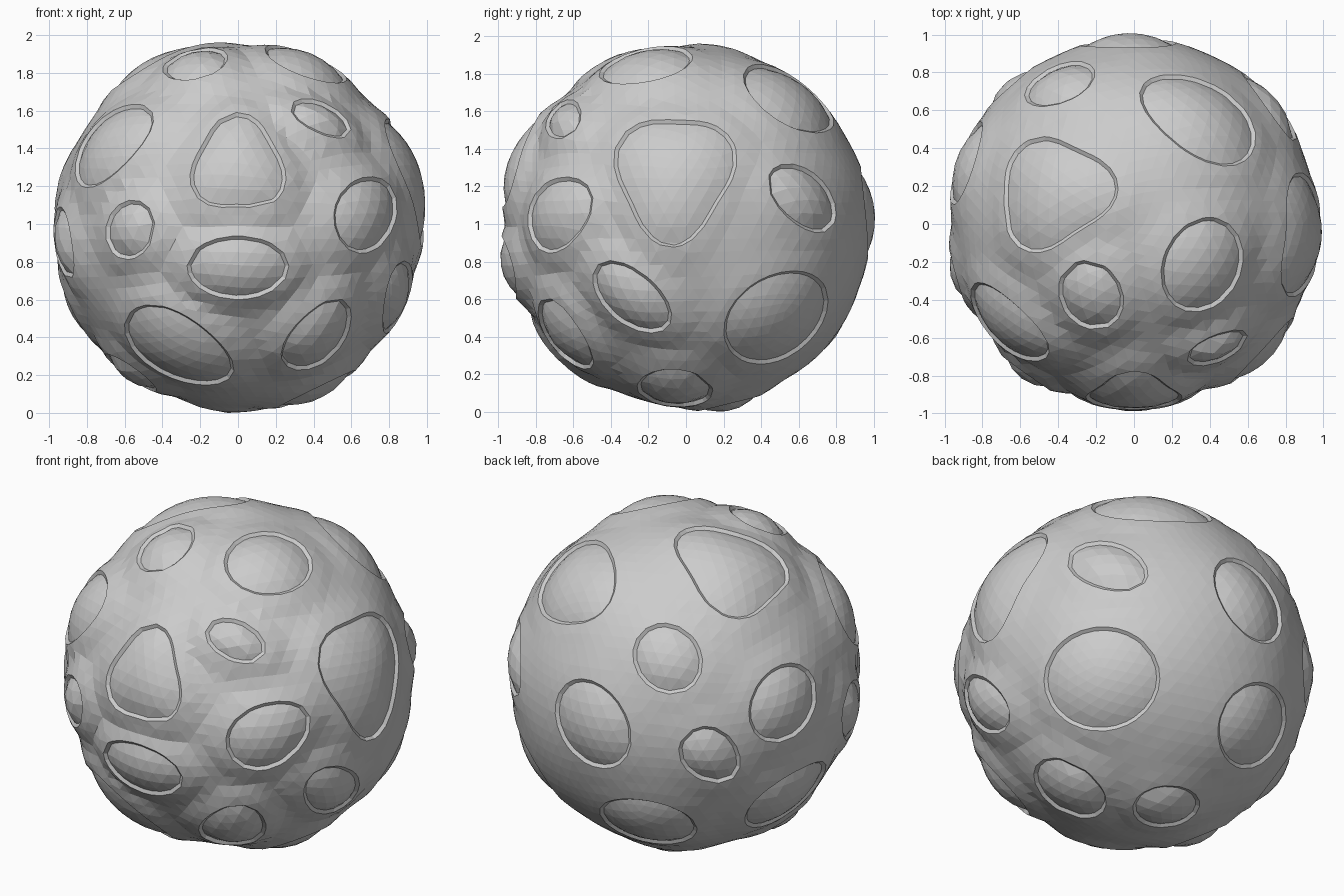
import bpy, bmesh
from math import cos, sin, atan2, hypot, radians, exp
from mathutils import Vector

cube = bpy.data.objects.get("Cube")
if cube:
    bpy.data.objects.remove(cube)

RIM = 0.985          # radius at the lip of every socket
VALLEY = 0.96        # mean radius between the knobs
DOME = 0.045         # rise of a knob above its lip
GROOVE = 0.02        # depth of the socket around a knob

stone = bpy.data.materials.new("pale_grey_stone")
stone.use_nodes = True
grey = (0.6, 0.6, 0.6, 1)
stone.diffuse_color = grey
stone.node_tree.nodes["Principled BSDF"].inputs["Base Color"].default_value = grey


class Knob:
    """Knob outline on the ball: an oval that may narrow towards one end."""

    def __init__(self, ratio, point, around, height, length, turn):
        around, height, turn = radians(around), radians(height), radians(turn)
        self.n = Vector((sin(around) * cos(height), -cos(around) * cos(height), sin(height)))
        pole = Vector((0, 1, 0)) if abs(self.n.z) > 0.8 else Vector((0, 0, 1))
        right = pole.cross(self.n).normalized()
        up = self.n.cross(right)
        self.u = right * cos(turn) + up * sin(turn)
        self.v = self.n.cross(self.u)
        self.a, self.b, self.point = length, length * ratio, point

    def t(self, p):
        """0 in the middle of the knob, 1 on its outline."""
        p = p.normalized()
        if p.dot(self.n) < 0.3:
            return 9.0
        x, y = p.dot(self.u) * RIM / self.a, p.dot(self.v) * RIM / self.b
        return hypot(x, y) / (1 + self.point * cos(3 * atan2(y, x)))


# Each knob: degrees around from the front, degrees up, half length, turn
slim = ((34, 36, .18, -25), (0, -13, .27, 0), (71, -23, .25, -45), (131, 9, .25, -30))
oval = ((45, 4, .25, 25), (33, -37, .24, 75), (-27, -42, .32, -45), (-52, 27, .29, 35),
        (148, 46, .34, 0), (-73, -5, .2, -65), (-137, -3, .2, -50), (-104, -28, .28, 30))
rounded = ((-36, -1, .17, 40), (-31, 63, .2, 100), (59, 64, .26, 70), (82, -64, .23, 0),
           (-152, 30, .21, -45), (127, -31, .33, 0), (182, 4, .27, -45), (-110, 11, .24, 30),
           (-161, -36, .28, 0), (190, -76, .2, 0), (-76, -53, .19, 0))
pointed = ((0, 20, .27, 90), (86, 17, .35, -92), (-111, 61, .33, 5))
families = ((0.64, 0, slim), (0.77, 0.03, oval), (0.88, 0, rounded), (0.9, 0.12, pointed))
knobs = [Knob(ratio, point, *k) for ratio, point, family in families for k in family]


def snap_outline(bm, knob):
    """Pull vertices onto the outline so that it runs along edges."""
    on_line = set()
    for edge in bm.edges:
        inner, outer = sorted(edge.verts, key=lambda v: knob.t(v.co))
        if inner in on_line or outer in on_line:
            continue
        ti, to = knob.t(inner.co), knob.t(outer.co)
        if ti >= 1 or to <= 1:
            continue
        lo, hi = inner.co.copy(), outer.co.copy()
        for _ in range(18):
            mid = (lo + hi) / 2
            if knob.t(mid) < 1:
                lo = mid
            else:
                hi = mid
        near = inner if 1 - ti < to - 1 else outer
        near.co = hi.normalized()
        on_line.add(near)
    return on_line


def surface_radius(p):
    """Domes inside the outlines, raised collars and valleys outside."""
    valley = VALLEY + 0.02 * p.normalized().y    # deeper towards the front
    collar = 0.0
    for knob in knobs:
        t = knob.t(p)
        if t <= 1.0005:
            return RIM + DOME * max(0, 1 - t * t)
        gap = (t - 1) * (knob.a + knob.b) / 2
        collar = max(collar, exp(-(gap / 0.09) ** 2))
    return valley + (RIM - valley) * collar


# Round ball with the knob outlines worked into its mesh
bm = bmesh.new()
bmesh.ops.create_icosphere(bm, subdivisions=5, radius=1)
outline = set()
for knob in knobs:
    outline |= snap_outline(bm, knob)
free = [v for v in bm.verts if v not in outline]
for _ in range(2):
    bmesh.ops.smooth_vert(bm, verts=free, factor=0.4,
                          use_axis_x=True, use_axis_y=True, use_axis_z=True)
    for v in free:
        v.co.normalize()
knob_faces = [f for f in bm.faces
              if min(k.t(f.calc_center_median()) for k in knobs) < 1]

# Raise the surface, then sink each knob into its own narrow socket
for v in bm.verts:
    v.co = v.co.normalized() * surface_radius(v.co)
bm.normal_update()
bmesh.ops.inset_region(bm, faces=knob_faces, thickness=0.012, depth=-GROOVE,
                       use_boundary=True, use_even_offset=True)

# Knobbly ball resting on the ground
mesh = bpy.data.meshes.new("knobbly_ball")
lowest = min(v.co.z for v in bm.verts)
bmesh.ops.translate(bm, verts=bm.verts, vec=(0, 0, -lowest))
bm.to_mesh(mesh)
bm.free()
mesh.materials.append(stone)
ball = bpy.data.objects.new("knobbly_ball", mesh)
bpy.context.collection.objects.link(ball)
